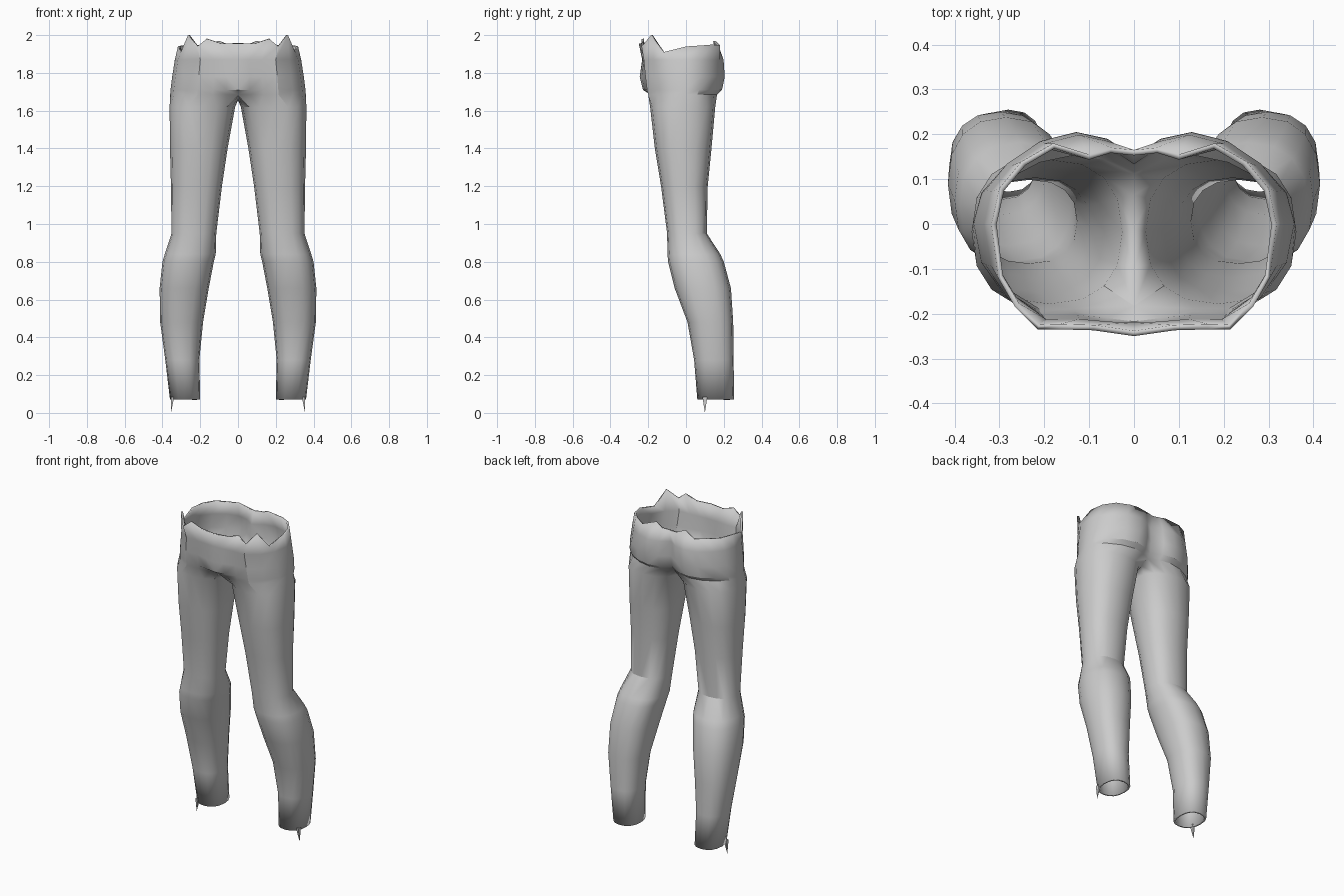
import bpy, bmesh
from math import sin, cos, pi, radians, copysign

cube = bpy.data.objects.get("Cube")
if cube:
    bpy.data.objects.remove(cube, do_unlink=True)

cloth = bpy.data.materials.new("grey cloth")
cloth.use_nodes = True
grey = (0.6, 0.6, 0.6, 1)
cloth.diffuse_color = grey
bsdf = cloth.node_tree.nodes["Principled BSDF"]
bsdf.inputs["Base Color"].default_value = grey
bsdf.inputs["Roughness"].default_value = 0.8

SIDES = 16

# Leg cross-sections: height, inner x, outer x, front y, back y
LEG = [
    (.07, .20, .36, .06, .255),
    (.28, .205, .385, .043, .252),
    (.48, .185, .412, .008, .25),
    (.66, .155, .415, -.06, .238),
    (.80, .128, .40, -.095, .20),
    (.84, .118, .388, -.098, .182),
    (.95, .115, .352, -.10, .11),
    (1.2, .085, .355, -.132, .115),
    (1.4, .055, .36, -.165, .135),
    (1.62, .015, .362, -.19, .155),
]

# Half hip outline from front middle, round the side, to back middle
HIP = [(0, -.22), (.06, -.217), (.13, -.215), (.21, -.215), (.285, -.165),
       (.335, -.09), (.352, 0), (.335, .075), (.285, .135), (.21, .185),
       (.13, .205), (.06, .19), (0, .15)]

# Hip levels: height, side scale, front scale, back scale, front middle y
HIP_LEVELS = [
    (1.685, 1.02, .93, .80, -.19),
    (1.71, 1.015, .96, .93, -.228),
    (1.78, .99, 1, 1, -.245),
    (1.87, .95, 1.04, .97, -.232),
]

# Ragged waist edge in the same order as the hip outline
WAIST = [(0, -.25, 1.955), (.09, -.237, 1.955), (.165, -.235, 1.98),
         (.215, -.235, 1.94), (.265, -.185, 2), (.303, -.12, 1.91),
         (.318, 0, 1.94), (.30, .08, 1.945), (.25, .14, 1.95),
         (.18, .18, 1.945), (.10, .155, 1.97), (.05, .17, 1.95),
         (0, .165, 1.945)]


def leg_ring(z, x0, x1, y0, y1):
    """Slightly squared oval, counted from the front towards the outside."""
    ring = []
    for k in range(SIDES):
        a = 2 * pi * k / SIDES
        s, c = sin(a), -cos(a)
        s, c = (copysign(abs(v) ** .85, v) for v in (s, c))
        ring.append(((x0 + x1) / 2 + s * (x1 - x0) / 2,
                     (y0 + y1) / 2 + c * (y1 - y0) / 2, z))
    return ring


def hip_arc(z, side, front, back, middle):
    arc = []
    for i, (x, y) in enumerate(HIP):
        y *= front if y < 0 else back
        if i == 0:
            y = middle
        elif i == 1:
            y = middle * .6 + y * .4
        arc.append((x * side, y, z))
    return arc


def make_object(name, bm):
    mesh = bpy.data.meshes.new(name)
    bm.to_mesh(mesh)
    bm.free()
    mesh.materials.append(cloth)
    obj = bpy.data.objects.new(name, mesh)
    bpy.context.collection.objects.link(obj)
    return obj


def mirror(obj):
    mod = obj.modifiers.new("Mirror", "MIRROR")
    mod.use_clip = True
    mod.merge_threshold = .002


# Trousers: leg tube joined to an open hip arc, then mirrored
bm = bmesh.new()
rings = [[bm.verts.new(p) for p in leg_ring(*row)] for row in LEG]
arcs = [[bm.verts.new(p) for p in hip_arc(*row)] for row in HIP_LEVELS]
arcs.append([bm.verts.new(p) for p in WAIST])
seam = [bm.verts.new((0, y, z)) for y, z in
        ((.07, 1.66), (-.01, 1.655), (-.10, 1.665))]

# The crotch ring is the lowest hip arc closed by the seam points
start = SIDES - 2
crotch = [None] * SIDES
for i, v in enumerate(arcs[0] + seam):
    crotch[(start + i) % SIDES] = v
rings.append(crotch)

for low, high in zip(rings, rings[1:]):
    for k in range(SIDES):
        n = (k + 1) % SIDES
        bm.faces.new((low[k], low[n], high[n], high[k]))
for low, high in zip(arcs, arcs[1:]):
    for k in range(len(HIP) - 1):
        bm.faces.new((low[k], low[k + 1], high[k + 1], high[k]))

trousers = make_object("trousers", bm)
mirror(trousers)
shell = trousers.modifiers.new("Cloth thickness", "SOLIDIFY")
shell.thickness = .012
shell.offset = -1

# Thin torn points hanging from the outside of the cuffs
bm = bmesh.new()
tip = bm.verts.new((.355, .10, 0))
base = [bm.verts.new((.346 + dx, .10 + dy, .085)) for dx, dy in
        ((-.008, -.013), (.009, -.013), (.009, .013), (-.008, .013))]
bm.faces.new(base)
for k in range(4):
    bm.faces.new((tip, base[(k + 1) % 4], base[k]))
bmesh.ops.recalc_face_normals(bm, faces=bm.faces)
mirror(make_object("cuff_points", bm))

# Smooth cloth with crisp folds
bpy.ops.object.select_all(action="DESELECT")
trousers.select_set(True)
bpy.context.view_layer.objects.active = trousers
bpy.ops.object.shade_smooth_by_angle(angle=radians(30))
